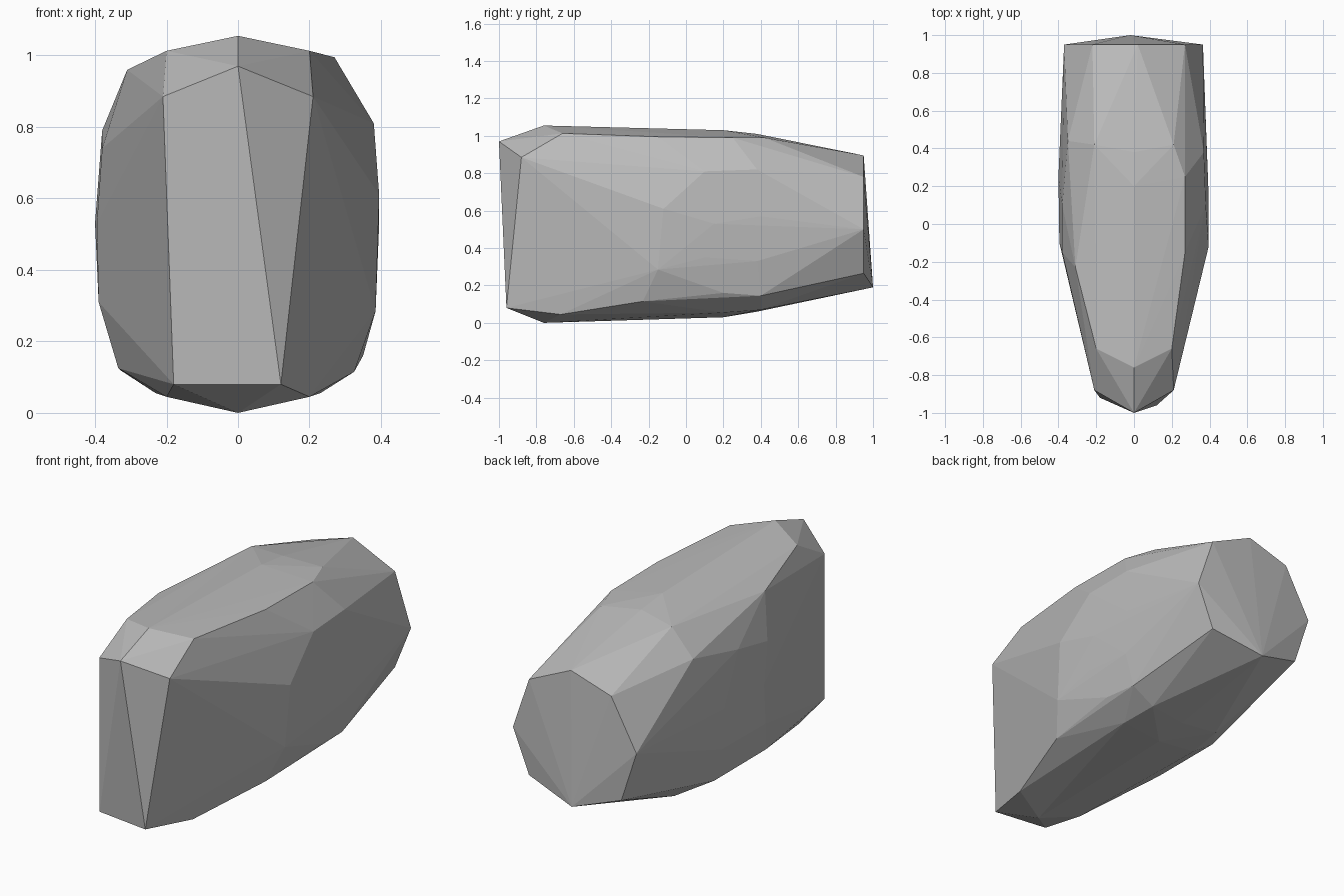
import bpy
import bmesh

# Remove the default cube if the scene has it
default_cube = bpy.data.objects.get("Cube")
if default_cube:
    bpy.data.objects.remove(default_cube, do_unlink=True)


def make_material(name, value):
    """Plain matte grey material."""
    material = bpy.data.materials.new(name)
    material.use_nodes = True
    colour = (value, value, value, 1)
    material.diffuse_color = colour
    shader = material.node_tree.nodes["Principled BSDF"]
    shader.inputs["Base Color"].default_value = colour
    shader.inputs["Roughness"].default_value = 1
    return material


def both_sides(points):
    """Repeat corner points on the left and right of the stone."""
    return [(side * x, y, z) for x, y, z in points for side in (1, -1)]


def make_hull(name, points, material):
    """Wrap corner points in a faceted convex skin."""
    bm = bmesh.new()
    for point in points:
        bm.verts.new(point)
    result = bmesh.ops.convex_hull(bm, input=bm.verts[:])
    unused = {item for key in ("geom_interior", "geom_unused")
              for item in result[key] if isinstance(item, bmesh.types.BMVert)}
    bmesh.ops.delete(bm, geom=list(unused), context="VERTS")
    bmesh.ops.recalc_face_normals(bm, faces=bm.faces[:])
    mesh = bpy.data.meshes.new(name)
    bm.to_mesh(mesh)
    bm.free()
    mesh.materials.append(material)
    stone = bpy.data.objects.new(name, mesh)
    bpy.context.collection.objects.link(stone)
    return stone


# Narrow wedge at the front
nose = [(0, -1, .97), (.12, -.96, .08), (-.18, -.92, .08)]
nose += both_sides([(.21, -.88, .885)])

# Ridge lines along the top and the underside
crown = [(0, -.76, 1.055), (0, .2, 1.03), (0, .38, 1.01),
         (.27, -.15, .995), (.27, .25, .99), (-.31, -.23, .96)]
crown += both_sides([(.2, -.66, 1.013), (.21, .42, .99)])
keel = [(0, -.76, 0), (0, .2, .03), (0, .38, .06)]
keel += both_sides([(.2, -.67, .045), (.23, .2, .055), (.21, .4, .07)])

# Bulging flanks, uneven from one side to the other
left_flank = [(.38, .1, .81), (.37, .38, .82),
              (.395, -.12, .61), (.395, .15, .53), (.385, .4, .57),
              (.385, -.15, .285), (.385, .1, .35), (.375, .38, .33),
              (.325, -.23, .115), (.35, .2, .16), (.34, .4, .145)]
right_flank = [(-.38, -.15, .74), (-.38, .1, .79), (-.35, .44, .86),
               (-.395, -.1, .53), (-.4, .25, .53),
               (-.39, -.12, .31), (-.385, .25, .31),
               (-.335, -.2, .125), (-.33, .23, .12)]

# Blunt rear end, peaking near the bottom
rear = [(.02, .95, .895), (.27, .95, .78), (.365, .95, .5), (.27, .95, .265),
        (-.02, 1, .19),
        (-.28, .95, .275), (-.37, .95, .55), (-.22, .95, .82)]

stone_grey = make_material("stone grey", .5)
make_hull("boulder", nose + crown + keel + left_flank + right_flank + rear, stone_grey)
